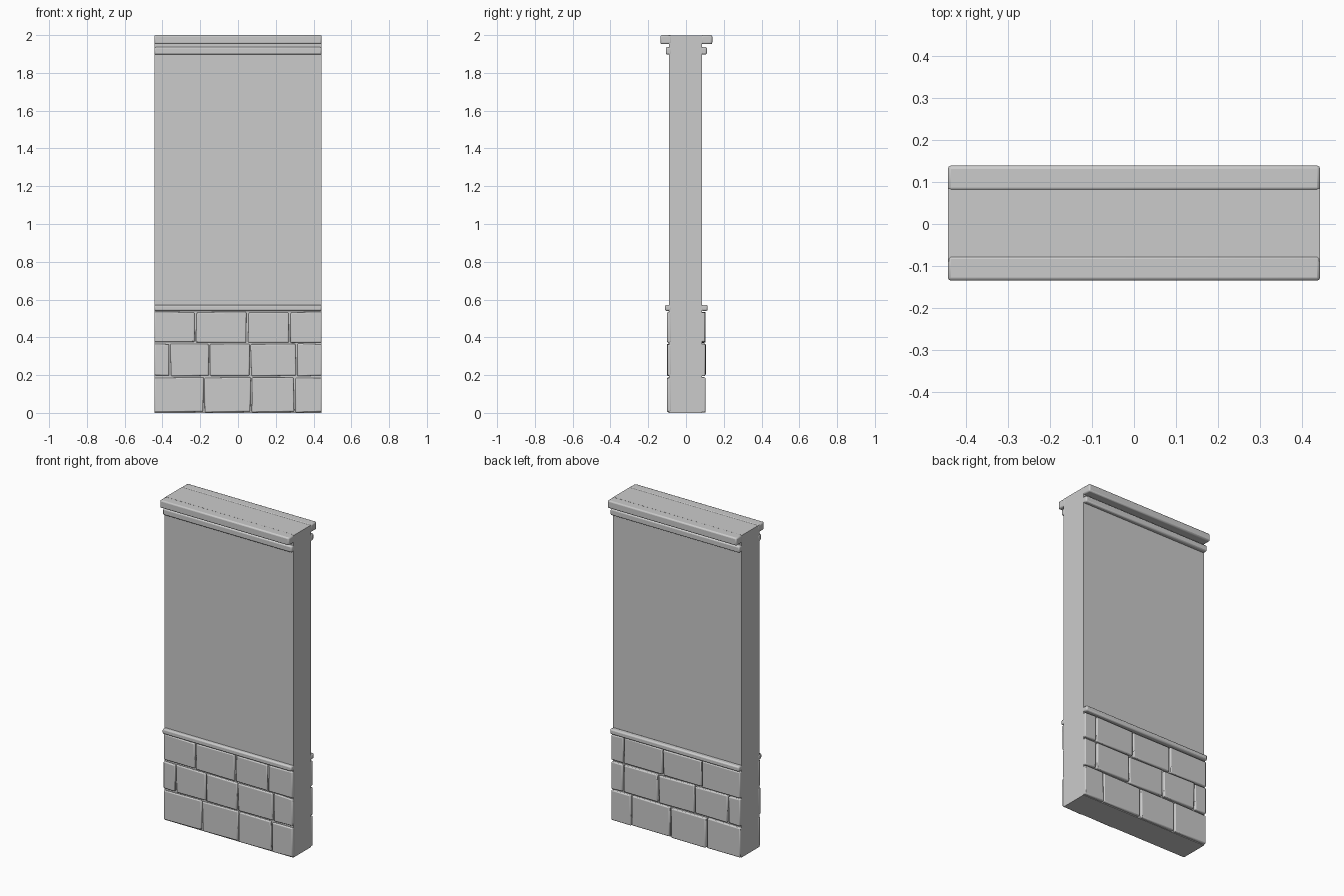
import bpy
import bmesh
import random

random.seed(4)

if "Cube" in bpy.data.objects:
    bpy.data.objects.remove(bpy.data.objects["Cube"])

GREY = (0.6, 0.6, 0.6, 1.0)
stone = bpy.data.materials.new("light_grey_stone")
stone.use_nodes = True
stone.diffuse_color = GREY
stone.node_tree.nodes["Principled BSDF"].inputs["Base Color"].default_value = GREY

HALF = 0.443


def block(name, x, y, z, bevel=0.0, segments=2, jitter=0.0):
    """Box between the given (low, high) ranges, with rounded edges."""
    bm = bmesh.new()
    bmesh.ops.create_cube(bm, size=1)
    for v in bm.verts:
        v.co = [r[0] if c < 0 else r[1] for c, r in zip(v.co, (x, y, z))]
    if jitter:
        # Hand-cut corners: shift front and back corners of an edge together
        shift = {}
        for v in bm.verts:
            key = (round(v.co.x, 3), round(v.co.z, 3))
            if key not in shift:
                shift[key] = [random.uniform(-jitter, jitter) for _ in range(2)]
            dx, dz = shift[key]
            if abs(v.co.x) < HALF - 0.01:
                v.co.x += dx
            v.co.z = max(0, v.co.z + dz)
    mesh = bpy.data.meshes.new(name)
    bm.to_mesh(mesh)
    bm.free()
    obj = bpy.data.objects.new(name, mesh)
    bpy.context.collection.objects.link(obj)
    mesh.materials.append(stone)
    if bevel:
        mod = obj.modifiers.new("rounded_edges", 'BEVEL')
        mod.width = bevel
        mod.segments = segments
        bpy.ops.object.select_all(action='DESELECT')
        obj.select_set(True)
        bpy.context.view_layer.objects.active = obj
        bpy.ops.object.shade_smooth_by_angle()
    return obj


# Plain wall slab
block("wall_core", (-HALF + 0.001, HALF - 0.001), (-0.089, 0.085), (0, 1.998))

# Mouldings: name, inner and outer depth, bottom and top height, rounding
mouldings = [
    ("cornice", 0.077, 0.137, 1.952, 2.0, 0.008),
    ("lower_cornice", 0.078, 0.109, 1.897, 1.937, 0.008),
    ("plinth_rail", 0.078, 0.113, 0.54, 0.572, 0.008),
]

# Stone courses: height range, then joints on the front and on the back
courses = [
    ((0.004, 0.187), (-0.18, 0.07, 0.30), (-0.21, 0.035, 0.305)),
    ((0.197, 0.365), (-0.36, -0.15, 0.065, 0.31), (-0.36, -0.13, 0.12, 0.36)),
    ((0.374, 0.533), (-0.225, 0.05, 0.275), (-0.18, 0.09, 0.36)),
]

GAP = 0.004
for side, sign in (("front", -1), ("back", 1)):
    def depth(inner, outer):
        return sorted((sign * inner + 0.002, sign * outer + 0.002))

    for name, inner, outer, low, high, bevel in mouldings:
        block(f"{side}_{name}", (-HALF, HALF), depth(inner, outer), (low, high), bevel)

    for row, (z, front_joints, back_joints) in enumerate(courses, 1):
        joints = front_joints if sign < 0 else back_joints
        edges = [-HALF - GAP, *joints, HALF + GAP]
        for n, (a, b) in enumerate(zip(edges, edges[1:]), 1):
            outer = 0.101 + random.uniform(-0.002, 0.002)
            block(f"{side}_stone_row{row}_{n}", (a + GAP, b - GAP),
                  depth(0.078, outer), z, 0.006, 2, 0.003)
